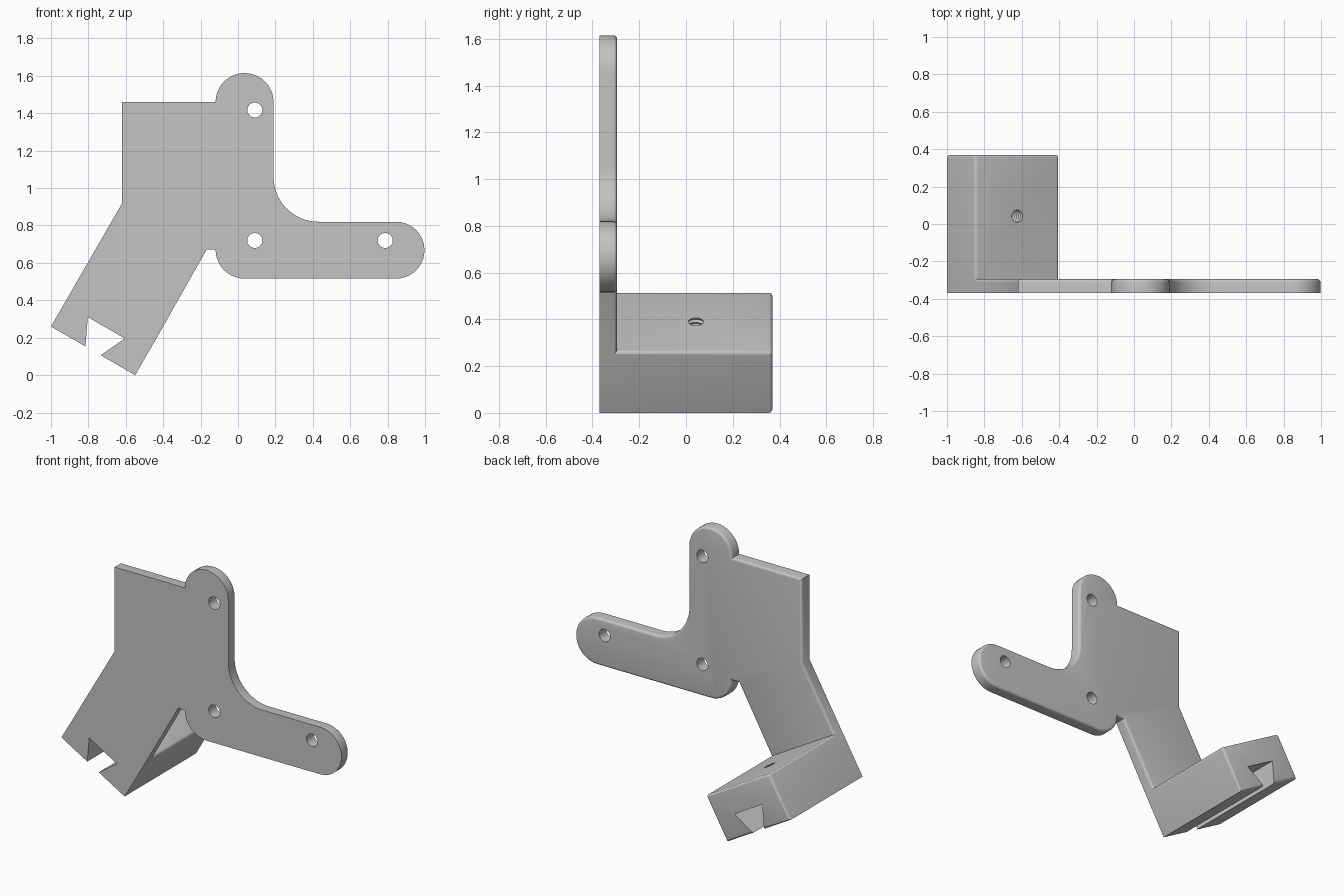
import bpy, bmesh, math
from mathutils import Vector, Matrix

if "Cube" in bpy.data.objects:
    bpy.data.objects.remove(bpy.data.objects["Cube"], do_unlink=True)

FRONT, PLATE_BACK, BLOCK_BACK = -0.37, -0.295, 0.37
FILLET = 0.016

grey = bpy.data.materials.new("plain_grey")
grey.use_nodes = True
grey.diffuse_color = (0.55, 0.55, 0.55, 1)
grey.node_tree.nodes["Principled BSDF"].inputs["Base Color"].default_value = (0.55, 0.55, 0.55, 1)

# Tilted frame of the leg: across its width and up along it
CORNER = Vector((-1.0, 0.26))
ACROSS = Vector((math.cos(math.pi / 6), -0.5))
UP = Vector((0.5, math.cos(math.pi / 6)))
WIDTH, HEIGHT = 0.52, 0.3


def leg(u, v):
    return tuple(CORNER + ACROSS * u + UP * v)


def arc(cx, cz, r, start, end, steps=20):
    angles = [math.radians(start + (end - start) * i / steps) for i in range(steps + 1)]
    return [(cx + r * math.cos(a), cz + r * math.sin(a)) for a in angles]


def make_object(name, bm):
    bmesh.ops.recalc_face_normals(bm, faces=bm.faces[:])
    mesh = bpy.data.meshes.new(name)
    bm.to_mesh(mesh)
    bm.free()
    mesh.materials.append(grey)
    obj = bpy.data.objects.new(name, mesh)
    bpy.context.collection.objects.link(obj)
    return obj


def prism(name, outline, y0, y1, round_back=False, round_long=()):
    """Extrude an x-z outline along y; round the back rim and chosen long edges."""
    bm = bmesh.new()
    near = [bm.verts.new((x, y0, z)) for x, z in outline]
    far = [bm.verts.new((x, y1, z)) for x, z in outline]
    bm.faces.new(near)
    bm.faces.new(far[::-1])
    n = len(outline)
    for i in range(n):
        j = (i + 1) % n
        bm.faces.new((near[i], far[i], far[j], near[j]))
    bmesh.ops.recalc_face_normals(bm, faces=bm.faces[:])
    if round_back:
        edges = [bm.edges.get((far[i], far[(i + 1) % n])) for i in range(n)]
        edges += [bm.edges.get((near[i], far[i])) for i in round_long]
        bmesh.ops.bevel(bm, geom=edges, offset=FILLET, segments=4, profile=0.5,
                        affect='EDGES', clamp_overlap=False)
    return make_object(name, bm)


def lathe_cutter(name, profile, matrix, sides=32):
    """Closed round cutter from (radius, height) pairs along local z."""
    bm = bmesh.new()
    rings = []
    for r, h in profile:
        rings.append([bm.verts.new((r * math.cos(2 * math.pi * k / sides),
                                    r * math.sin(2 * math.pi * k / sides), h))
                      for k in range(sides)])
    for a, b in zip(rings, rings[1:]):
        for k in range(sides):
            m = (k + 1) % sides
            bm.faces.new((a[k], a[m], b[m], b[k]))
    bm.faces.new(rings[0][::-1])
    bm.faces.new(rings[-1])
    bm.transform(matrix)
    return make_object(name, bm)


def combine(target, other, operation):
    other.hide_render = True
    mod = target.modifiers.new(operation.lower(), 'BOOLEAN')
    mod.operation = operation
    mod.solver = 'EXACT'
    mod.object = other
    bpy.context.view_layer.objects.active = target
    bpy.ops.object.modifier_apply(modifier=mod.name)
    bpy.data.objects.remove(other, do_unlink=True)


# Mounting plate with its rounded lobes, running down to just inside the foot block
outline = [(-0.62, 1.46)]
outline += arc(0.035, 1.46, 0.155, 180, 0)
outline += arc(0.43, 1.06, 0.24, 180, 270)
outline += arc(0.845, 0.668, 0.152, 90, -90)
outline += arc(0.035, 0.671, 0.155, 270, 180, 10)
outline += [(-0.168, 0.671), leg(WIDTH, HEIGHT - 0.04), leg(0, HEIGHT - 0.04), leg(0, 0.76)]
bracket = prism("bracket", outline, FRONT, PLATE_BACK, round_back=True)

# Foot block
block = prism("foot_block", [leg(0, 0), leg(WIDTH, 0), leg(WIDTH, HEIGHT), leg(0, HEIGHT)],
              FRONT, BLOCK_BACK, round_back=True, round_long=(2, 3))
combine(bracket, block, 'UNION')

# Dovetail slot along the underside of the block
mid = WIDTH / 2
slot = prism("slot_cutter",
             [leg(mid - 0.038, -0.02), leg(mid - 0.114, 0.142),
              leg(mid + 0.114, 0.142), leg(mid + 0.038, -0.02)],
             FRONT - 0.1, BLOCK_BACK + 0.1)
combine(bracket, slot, 'DIFFERENCE')

# Plain screw holes through the plate
for x, z in ((0.09, 1.417), (0.09, 0.72), (0.787, 0.72)):
    place = Matrix.Translation((x, -0.33, z)) @ Matrix.Rotation(math.pi / 2, 4, 'X')
    hole = lathe_cutter("hole_cutter", [(0.04, -0.1), (0.04, 0.1)], place)
    combine(bracket, hole, 'DIFFERENCE')

# Threaded hole from the top of the block into the slot
hx, hz = leg(mid, 0)
place = Matrix.Translation((hx, 0.042, hz)) @ Matrix.Rotation(math.pi / 6, 4, 'Y')
thread = [(0.04 if i % 2 else 0.032, 0.11 + 0.0105 * i) for i in range(21)]
combine(bracket, lathe_cutter("thread_cutter", thread, place), 'DIFFERENCE')

# Smooth the rounded surfaces, keep real corners sharp
bpy.ops.object.select_all(action='DESELECT')
bracket.select_set(True)
bpy.context.view_layer.objects.active = bracket
bpy.ops.object.shade_smooth_by_angle(angle=math.radians(32))
